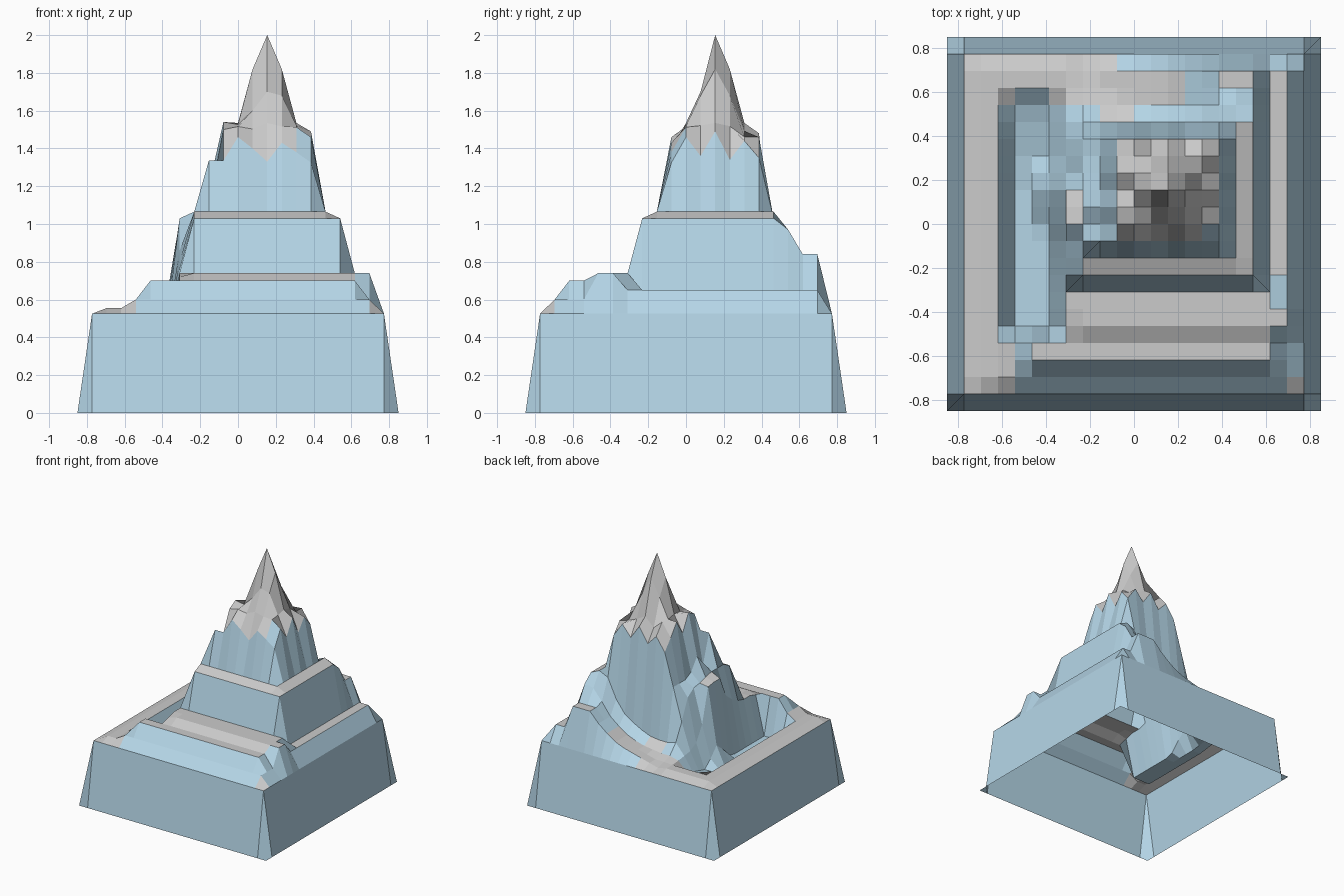
import bpy, bmesh, random

random.seed(4)
N = 23                      # grid points per side
STEP = 1.7 / (N - 1)
H = [[0.0] * N for _ in range(N)]   # H[i][j]: i along x, j along y


def box(i0, i1, j0, j1, z):
    for i in range(i0, i1 + 1):
        for j in range(j0, j1 + 1):
            H[i][j] = z


def along_y(i, j0, heights):
    for k, z in enumerate(heights):
        H[i][j0 + k] = z


def along_x(j, i0, heights):
    for k, z in enumerate(heights):
        H[i0 + k][j] = z


# plinth and low rim
box(1, 21, 1, 21, 0.525)
box(2, 8, 2, 20, 0.555)

# front terraces
box(4, 20, 2, 2, 0.60)
box(4, 4, 2, 4, 0.60)
box(5, 19, 3, 4, 0.70)
box(20, 20, 3, 4, 0.60)
box(6, 19, 5, 7, 0.74)
box(20, 20, 5, 6, 0.74)

# right shelf
box(18, 20, 8, 20, 0.65)
H[20][7] = 0.65

# rear rim rising to the right, with sloping ground up to the mountain
along_x(20, 8, [0.54, 0.56, 0.58, 0.60, 0.62, 0.65, 0.70, 0.76, 0.84, 0.84, 0.84])
along_x(19, 8, [0.56, 0.56, 0.58, 0.60, 0.62, 0.65, 0.70, 0.76, 0.84, 0.84, 0.84])
along_x(18, 9, [0.58, 0.59, 0.60, 0.62, 0.65, 0.70, 0.76, 0.86, 0.95, 0.97])
along_x(17, 9, [0.64, 0.64, 0.65, 0.68, 0.72, 0.77, 0.87, 1.03, 1.065, 1.03])

# middle tier
box(8, 18, 8, 16, 1.03)
box(9, 17, 9, 16, 1.065)
along_y(7, 8, [0.76, 0.80, 0.86, 1.03, 1.03, 1.02, 0.74, 0.62, 0.58, 0.57, 0.56])
along_y(8, 9, [1.065, 1.065, 1.065, 1.05, 1.03, 1.02, 0.97, 0.80, 0.66, 0.58])

# left trench, shallower at the rear
box(4, 6, 5, 16, 0.40)
for k, z in enumerate((0.41, 0.42, 0.44, 0.46, 0.49)):
    box(4, 6, 14 + k, 14 + k, z)
along_y(6, 11, [0.42, 0.50, 0.56, 0.48])
along_y(7, 5, [0.72, 0.74, 0.74])

# upper tier with ragged crown
box(9, 9, 10, 16, 1.065)
box(10, 16, 10, 16, 1.42)
along_y(9, 11, [1.10, 1.20, 1.10])
along_x(10, 10, [1.335, 1.46, 1.40, 1.33, 1.43, 1.38, 1.325])
along_y(16, 11, [1.46, 1.36, 1.49, 1.34, 1.44, 1.35])
along_x(16, 10, [1.33, 1.44, 1.36, 1.48, 1.37, 1.46])
along_y(10, 11, [1.50, 1.54, 1.40, 1.52, 1.42])
H[9][10] = 1.335

# summit
for i in range(11, 16):
    for j in range(11, 16):
        d = max(abs(i - 13), abs(j - 13))
        s = min(abs(i - 13), abs(j - 13))
        if d == 2:
            H[i][j] = 1.535 - random.uniform(0, 0.08) * (s != 0)
        elif d == 1:
            H[i][j] = 1.82 - 0.14 * s
H[12][12] = 1.60
H[13][12] = 1.70
H[13][13] = 2.0


def material(name, rgb):
    m = bpy.data.materials.new(name)
    m.diffuse_color = (*rgb, 1)
    return m


# open-bottomed terrain shell: pale steps, blue cliffs and hollows
bm = bmesh.new()
V = [[bm.verts.new((-0.85 + STEP * i, -0.85 + STEP * j, H[i][j]))
      for j in range(N)] for i in range(N)]
for i in range(N - 1):
    for j in range(N - 1):
        bm.faces.new((V[i][j], V[i + 1][j], V[i + 1][j + 1], V[i][j + 1]))
bm.normal_update()
for f in bm.faces:
    z = f.calc_center_median().z
    steep = f.normal.z < 0.8 and z < 1.42
    hollow = z < 0.51
    f.material_index = 1 if steep or hollow else 0

mesh = bpy.data.meshes.new("mountain_terrain")
bm.to_mesh(mesh)
bm.free()
mesh.materials.append(material("pale_rock", (0.72, 0.72, 0.72)))
mesh.materials.append(material("blue_cliff", (0.46, 0.67, 0.80)))
terrain = bpy.data.objects.new("mountain_terrain", mesh)
bpy.context.collection.objects.link(terrain)
